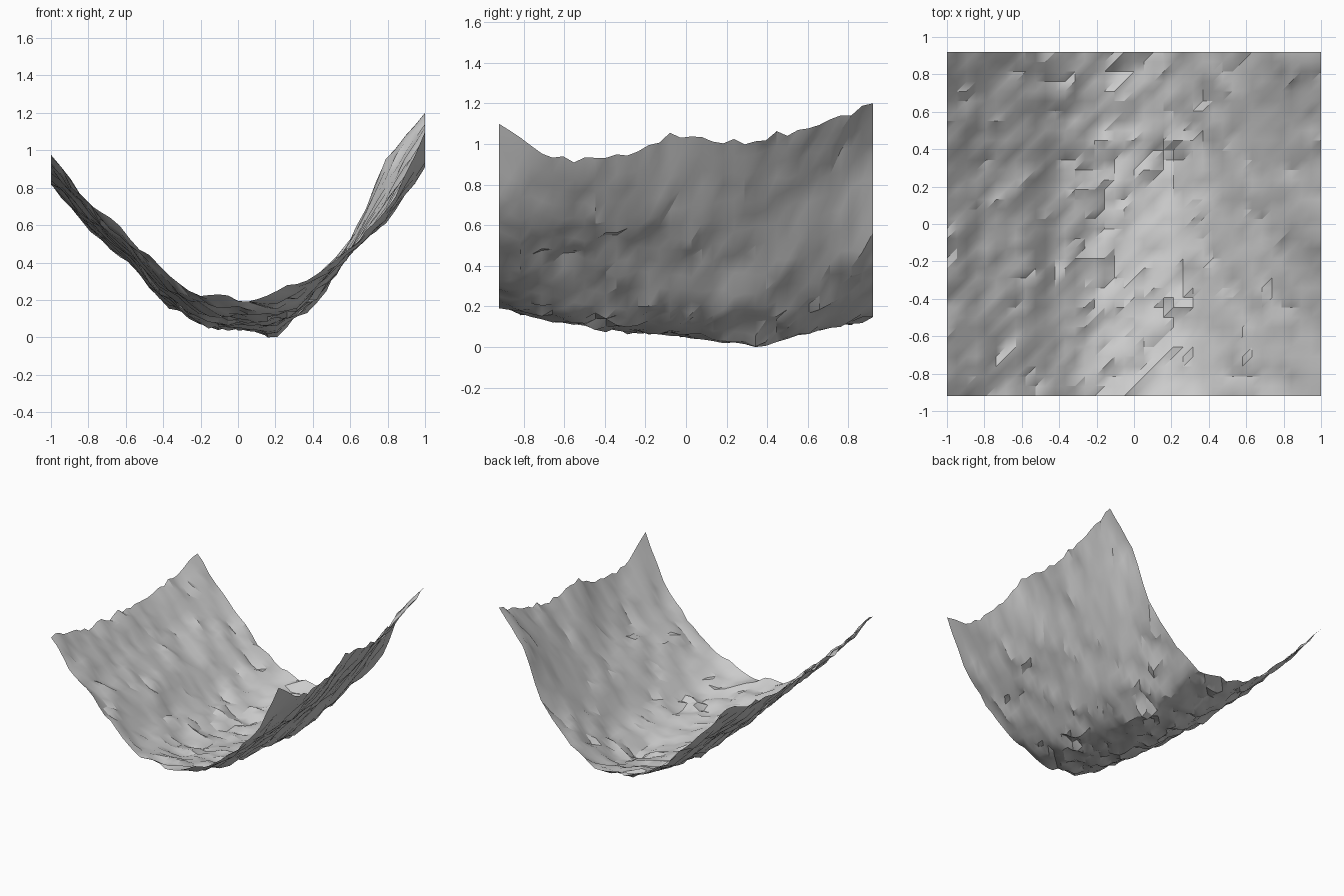
import bpy, bmesh, random
from mathutils import Vector, noise

cube = bpy.data.objects.get("Cube")
if cube:
    bpy.data.objects.remove(cube, do_unlink=True)
random.seed(4)

HALF_Y = 0.92
COLS, ROWS = 38, 35

# Valley cross-sections, right rim to left rim, ordered front to back
SECTIONS = [
    [.97, .73, .54, .36, .23, .21, .22, .33, .48, .67, 1.08],
    [.90, .68, .49, .29, .15, .13, .14, .26, .46, .65, .93],
    [.85, .64, .46, .25, .11, .09, .10, .22, .45, .65, .95],
    [.83, .62, .43, .22, .09, .06, .07, .20, .45, .70, 1.04],
    [.82, .60, .42, .21, .09, .05, .03, .19, .46, .74, 1.01],
    [.86, .64, .44, .25, .12, .09, .09, .23, .49, .82, 1.08],
    [.92, .69, .48, .31, .19, .16, .17, .31, .54, .96, 1.21],
]


def sample(values, t):
    """Smooth interpolation through evenly spaced values, t from 0 to 1."""
    last = len(values) - 1
    i = min(int(t * last), last - 1)
    f = t * last - i
    a, b = values[i], values[i + 1]
    before = values[i - 1] if i else 2 * a - b
    after = values[i + 2] if i + 2 <= last else 2 * b - a
    ma, mb = (b - before) / 2, (after - a) / 2
    return (a + f * ma + f * f * (3 * (b - a) - 2 * ma - mb)
            + f ** 3 * (2 * (a - b) + ma + mb))


def roughness(x, y):
    """Fine slanting bumps, broken rock ledges and a little grit."""
    bumps = noise.noise(Vector((x * 8 + y * 4, y * 10, 7)))
    ledge = noise.noise(Vector((x * 8, y * 8, 5)))
    step = (ledge > 0.25) - (ledge < -0.25)
    return 0.02 * bumps + 0.016 * step + random.uniform(-.012, .012)


# Rocky valley sheet, kept from dipping below the ground
bm = bmesh.new()
grid = []
for j in range(ROWS + 1):
    v = j / ROWS
    row = []
    for i in range(COLS + 1):
        u = i / COLS
        x, y = 2 * u - 1, HALF_Y * (2 * v - 1)
        z = sample([sample(s, u) for s in SECTIONS], v)
        row.append(bm.verts.new((x, y, max(0, z + roughness(x, y)))))
    grid.append(row)
for j in range(ROWS):
    for i in range(COLS):
        a, b = grid[j][i], grid[j][i + 1]
        c, d = grid[j + 1][i + 1], grid[j + 1][i]
        bm.faces.new((a, b, c))
        bm.faces.new((a, c, d))

# Lowest rock touches the ground
min(bm.verts, key=lambda p: p.co.z).co.z = 0

mesh = bpy.data.meshes.new("valley_terrain")
bm.to_mesh(mesh)
bm.free()
terrain = bpy.data.objects.new("valley_terrain", mesh)
bpy.context.collection.objects.link(terrain)

# Plain grey rock
grey = bpy.data.materials.new("rock_grey")
grey.use_nodes = True
colour = (0.6, 0.6, 0.6, 1)
grey.diffuse_color = colour
grey.node_tree.nodes["Principled BSDF"].inputs["Base Color"].default_value = colour
mesh.materials.append(grey)

bpy.ops.object.select_all(action="DESELECT")
terrain.select_set(True)
bpy.context.view_layer.objects.active = terrain
bpy.ops.object.shade_smooth_by_angle(angle=0.52)
